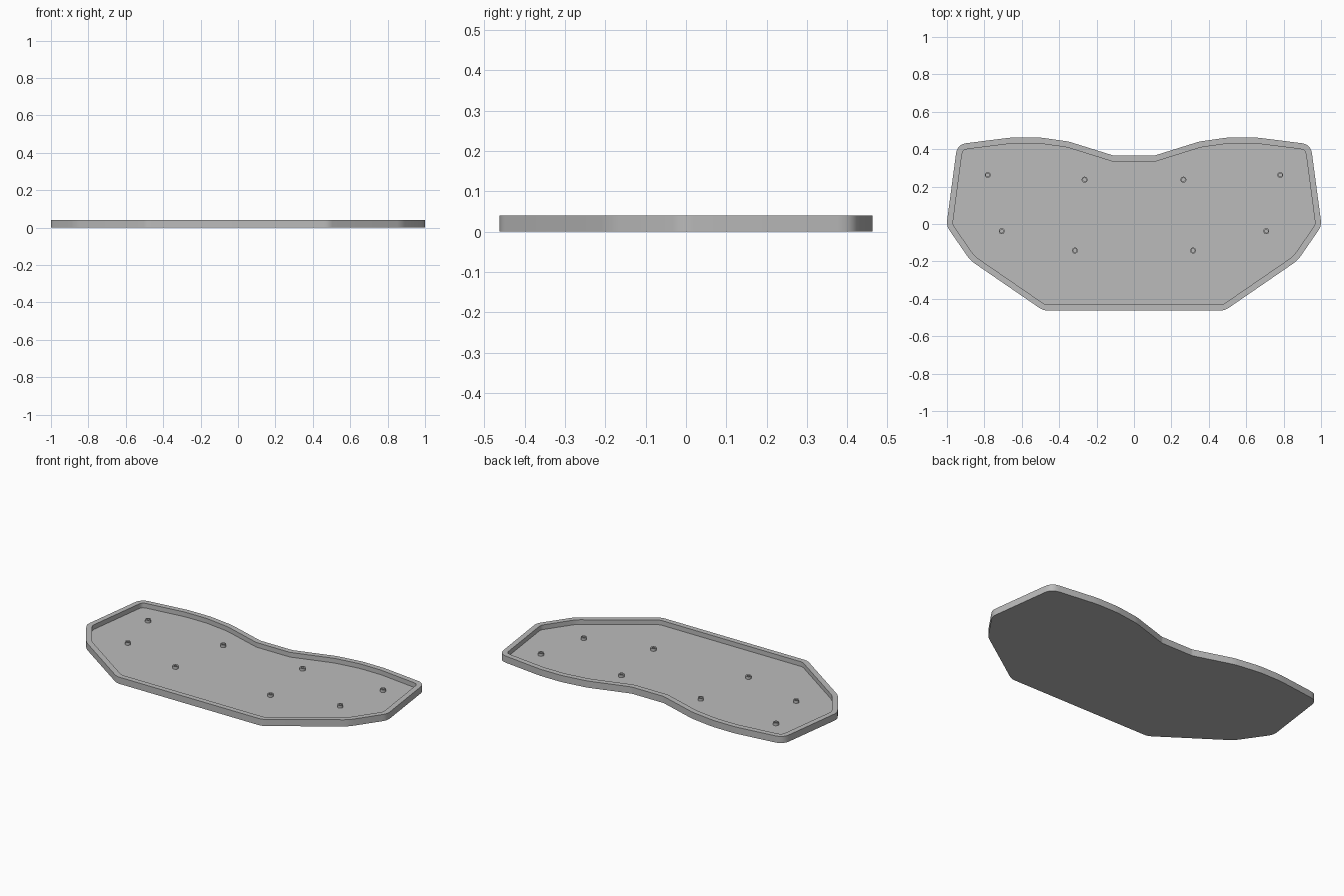
import bpy, bmesh, math
from mathutils import Vector

cube = bpy.data.objects.get("Cube")
if cube:
    bpy.data.objects.remove(cube, do_unlink=True)

HEIGHT, FLOOR, WALL = 0.04, 0.012, 0.032

grey = bpy.data.materials.new("plain grey")
grey.use_nodes = True
grey.diffuse_color = (0.5, 0.5, 0.5, 1)
grey.node_tree.nodes["Principled BSDF"].inputs["Base Color"].default_value = (0.5, 0.5, 0.5, 1)


def finish(bm, name):
    """Turn a bmesh into a shaded, coloured object."""
    bmesh.ops.recalc_face_normals(bm, faces=bm.faces)
    mesh = bpy.data.meshes.new(name)
    bm.to_mesh(mesh)
    bm.free()
    mesh.materials.append(grey)
    obj = bpy.data.objects.new(name, mesh)
    bpy.context.collection.objects.link(obj)
    bpy.ops.object.select_all(action='DESELECT')
    obj.select_set(True)
    bpy.context.view_layer.objects.active = obj
    bpy.ops.object.shade_smooth_by_angle(angle=math.radians(30))
    return obj


def rounded(corners, steps=5):
    """Replace each (x, y, cut) corner by a short curve that starts 'cut' away from it."""
    out = []
    for i, (x, y, cut) in enumerate(corners):
        p = Vector((x, y))
        before = Vector(corners[i - 1][:2])
        after = Vector(corners[(i + 1) % len(corners)][:2])
        a = p + (before - p).normalized() * cut
        b = p + (after - p).normalized() * cut
        for k in range(steps + 1):
            t = k / steps
            out.append(a * (1 - t) ** 2 + p * 2 * t * (1 - t) + b * t * t)
    return out


# Tray outline: one half from the back notch round to the front edge, then mirrored
half = [(0.107, 0.365, 0.006), (0.35, 0.441, 0.02), (0.505, 0.463, 0.03),
        (0.65, 0.463, 0.03), (0.945, 0.426, 0.05), (1.003, -0.01, 0.03),
        (0.875, -0.195, 0.03), (0.485, -0.463, 0.025)]
outline = rounded(half + [(-x, y, c) for x, y, c in reversed(half)])

# Tray: extrude the outline, inset the top for the rim and sink the inside
bm = bmesh.new()
base = bm.faces.new([bm.verts.new((p.x, p.y, 0)) for p in outline])
side = bmesh.ops.extrude_face_region(bm, geom=[base], use_keep_orig=True)
bmesh.ops.translate(bm, vec=(0, 0, HEIGHT),
                    verts=[v for v in side["geom"] if isinstance(v, bmesh.types.BMVert)])
bmesh.ops.recalc_face_normals(bm, faces=bm.faces)
top = max(bm.faces, key=lambda f: f.calc_center_median().z)
bmesh.ops.inset_region(bm, faces=[top], thickness=WALL, use_even_offset=True)
sunk = bmesh.ops.extrude_discrete_faces(bm, faces=[top])["faces"][0]
bmesh.ops.translate(bm, vec=(0, 0, FLOOR - HEIGHT), verts=sunk.verts)
finish(bm, "tray")

# Hollow mounting posts in mirrored pairs
spots = [(0.782, 0.262), (0.264, 0.237), (0.707, -0.038), (0.316, -0.142)]
for number, (x, y) in enumerate(spots, 1):
    for sign, label in ((1, "left"), (-1, "right")):
        bm = bmesh.new()
        rings = []
        for radius, z in ((0.016, FLOOR), (0.016, 0.028), (0.009, 0.028), (0.009, FLOOR + 0.001)):
            ring = bmesh.ops.create_circle(bm, segments=24, radius=radius)["verts"]
            bmesh.ops.translate(bm, vec=(sign * x, y, z), verts=ring)
            rings.append(ring)
        for low, high in zip(rings, rings[1:]):
            for i in range(len(low)):
                j = (i + 1) % len(low)
                bm.faces.new((low[i], low[j], high[j], high[i]))
        bm.faces.new(rings[-1])
        finish(bm, f"post_{label}_{number}")
